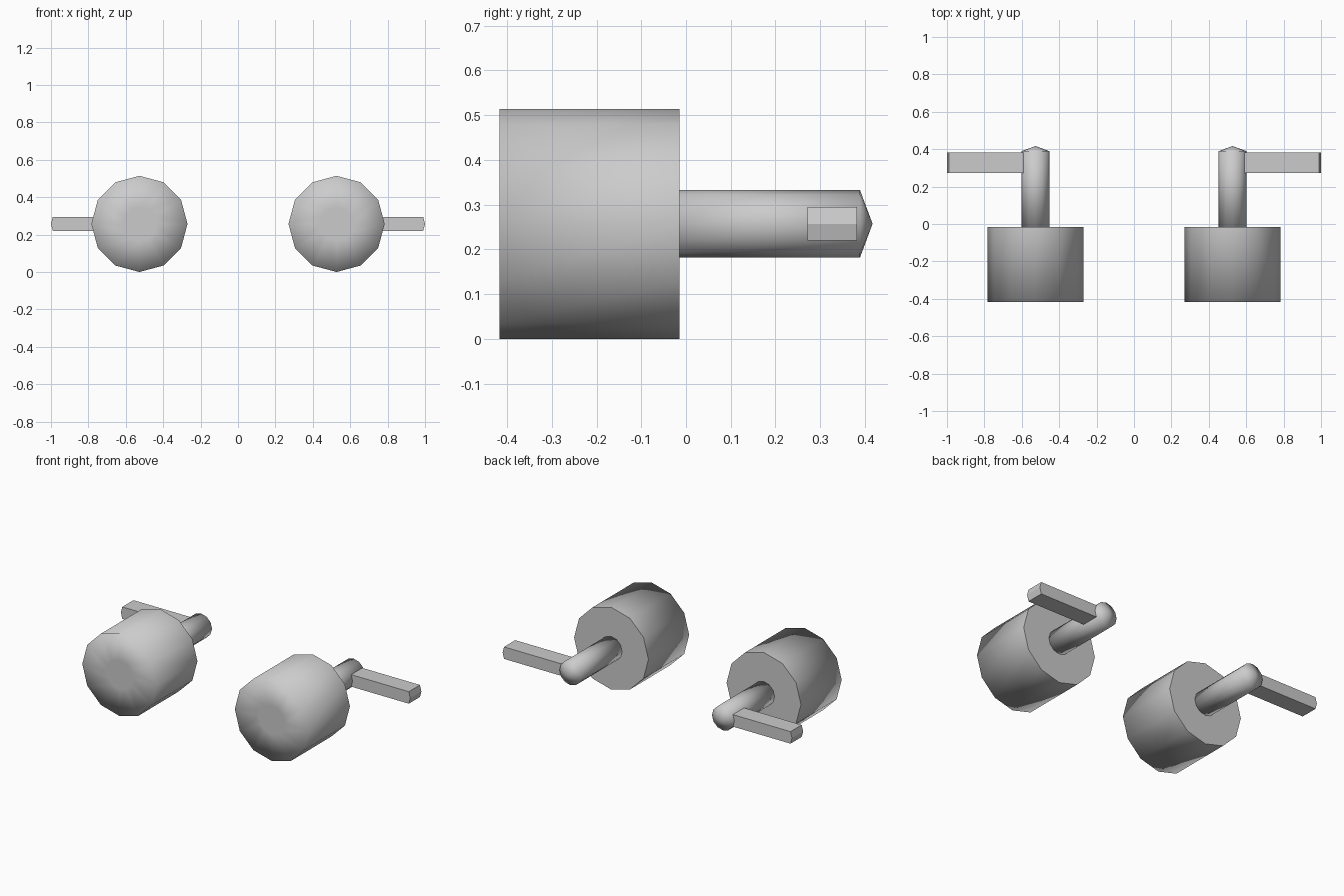
import bpy, bmesh, math

if "Cube" in bpy.data.objects:
    bpy.data.objects.remove(bpy.data.objects["Cube"])

CX, CZ, SIDES = 0.527, 0.257, 12


def finish(name, bm):
    """Turn a bmesh into an object mirrored across x = 0."""
    bmesh.ops.recalc_face_normals(bm, faces=bm.faces)
    mesh = bpy.data.meshes.new(name)
    bm.to_mesh(mesh)
    bm.free()
    obj = bpy.data.objects.new(name, mesh)
    bpy.context.collection.objects.link(obj)
    mod = obj.modifiers.new("mirror", 'MIRROR')
    mod.use_mirror_merge = False
    return obj


def lathe(name, profile, flat_back=False):
    """Twelve-sided solid along y from (radius, y) pairs; radius 0 is a point."""
    bm = bmesh.new()
    rings = []
    for r, y in profile:
        if r == 0:
            rings.append([bm.verts.new((CX, y, CZ))] * SIDES)
            continue
        rings.append([bm.verts.new((CX + r * math.cos(a), y, CZ + r * math.sin(a)))
                      for a in (2 * math.pi * i / SIDES for i in range(SIDES))])
    for a, b in zip(rings, rings[1:]):
        for i in range(SIDES):
            j = (i + 1) % SIDES
            corners = list(dict.fromkeys((a[i], a[j], b[j], b[i])))
            bm.faces.new(corners)
    for ring in (rings[0], rings[-1]):
        if len(set(ring)) == SIDES:
            bm.faces.new(ring)
    for f in bm.faces:
        f.smooth = True
    if flat_back:
        # crisp edge round the flat rear face
        bm.faces.ensure_lookup_table()
        bm.faces[-1].smooth = False
        for e in bm.faces[-1].edges:
            e.smooth = False
    return finish(name, bm)


# Drum: softly shaded front, crisp flat back
lathe("drum", [(0.09, -0.417), (0.257, -0.417), (0.257, -0.015)], flat_back=True)

# Stem with a shallow pointed tip
lathe("stem", [(0.075, -0.015), (0.075, 0.389), (0, 0.417)])

# Side arm: flat bar with a slightly peaked outer end, rooted in the stem
half = 0.0375
outline = [(0.57, CZ - half), (0.99, CZ - half), (1.0, CZ), (0.99, CZ + half), (0.57, CZ + half)]
bm = bmesh.new()
near, far = ([bm.verts.new((x, y, z)) for x, z in outline] for y in (0.272, 0.382))
bm.faces.new(near)
bm.faces.new(far)
for i in range(len(outline)):
    j = (i + 1) % len(outline)
    bm.faces.new((near[i], near[j], far[j], far[i]))
finish("side_arm", bm)
